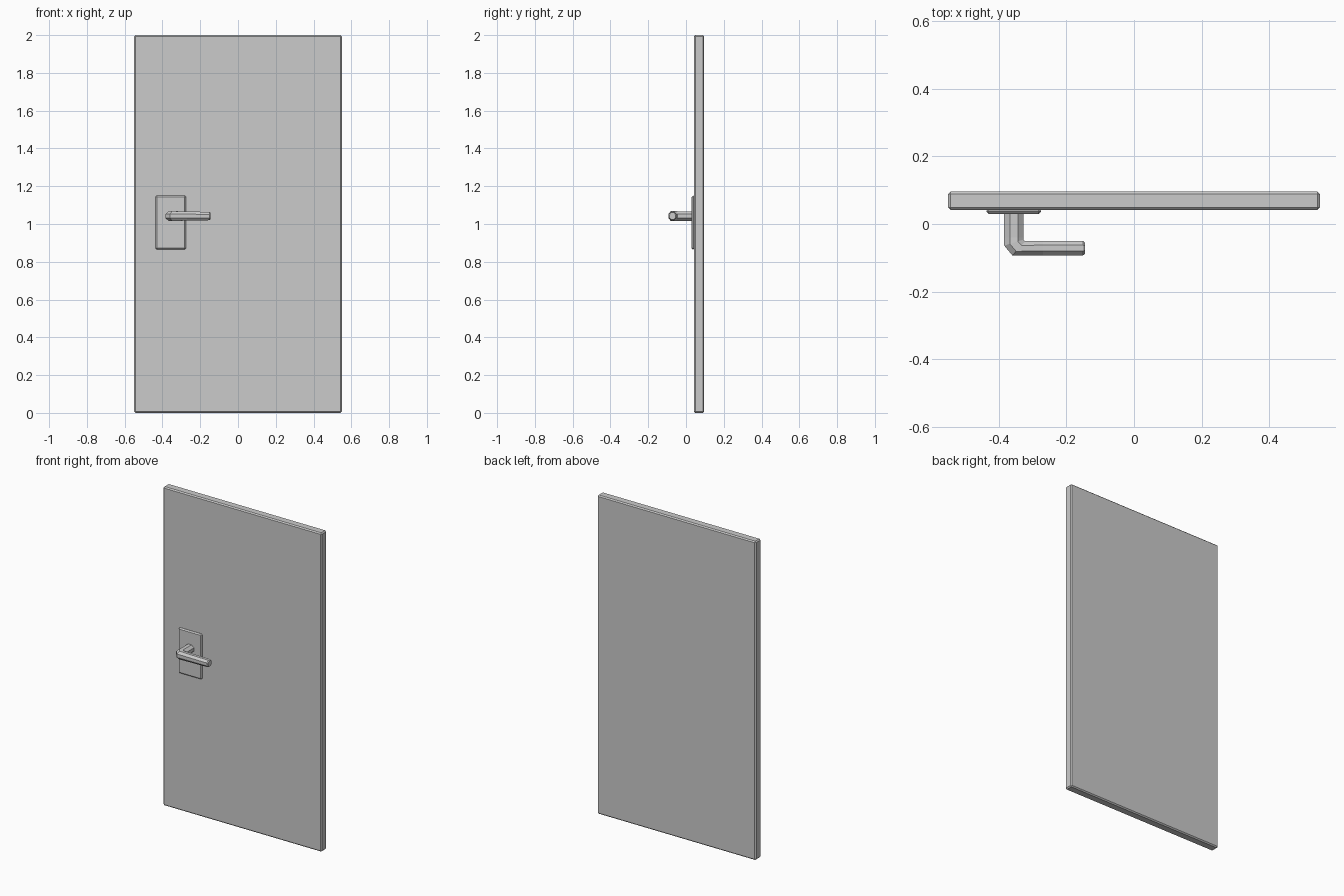
import bpy, bmesh, math

if "Cube" in bpy.data.objects:
    bpy.data.objects.remove(bpy.data.objects["Cube"])

def box(name, x, y, z, bevel):
    """Chamfered box from (min, max) ranges."""
    bm = bmesh.new()
    bmesh.ops.create_cube(bm, size=1)
    for v in bm.verts:
        for i, (a, b) in enumerate((x, y, z)):
            v.co[i] = a if v.co[i] < 0 else b
    bmesh.ops.bevel(bm, geom=bm.edges[:], offset=bevel, segments=1, affect='EDGES')
    return finish(name, bm)

def finish(name, bm):
    bmesh.ops.recalc_face_normals(bm, faces=bm.faces[:])
    me = bpy.data.meshes.new(name)
    bm.to_mesh(me)
    bm.free()
    ob = bpy.data.objects.new(name, me)
    bpy.context.collection.objects.link(ob)
    return ob

def octagon_tube(name, sections, zc):
    """Loft octagons; each section is (outer xy, inner xy, half height)."""
    bm = bmesh.new()
    rings = []
    k = 1 / math.cos(math.pi / 8)
    for (ox, oy), (ix, iy), h in sections:
        ring = []
        for i in range(8):
            a = math.pi / 8 + i * math.pi / 4
            c, s = math.cos(a) * k, math.sin(a) * k
            ring.append(bm.verts.new(((ox + ix) / 2 + c * (ox - ix) / 2,
                                      (oy + iy) / 2 + c * (oy - iy) / 2,
                                      zc + s * h)))
        rings.append(ring)
    for r, q in zip(rings, rings[1:]):
        for i in range(8):
            j = (i + 1) % 8
            bm.faces.new((r[i], r[j], q[j], q[i]))
    bm.faces.new(rings[0])
    bm.faces.new(rings[-1])
    return finish(name, bm)

# door slab
box("door_panel", (-0.55, 0.55), (0.042, 0.096), (0, 2), 0.007)

# plate behind the handle
box("handle_plate", (-0.437, -0.275), (0.03, 0.046), (0.865, 1.15), 0.007)

# lever: stem, mitred elbow, arm, chamfered tip
octagon_tube("door_handle", [
    ((-0.384, 0.034), (-0.327, 0.034), 0.025),
    ((-0.384, -0.040), (-0.327, -0.040), 0.025),
    ((-0.384, -0.064), (-0.327, -0.046), 0.026),
    ((-0.360, -0.093), (-0.322, -0.051), 0.026),
    ((-0.270, -0.093), (-0.270, -0.050), 0.024),
    ((-0.151, -0.093), (-0.151, -0.050), 0.022),
    ((-0.145, -0.088), (-0.145, -0.055), 0.018),
], 1.042)
